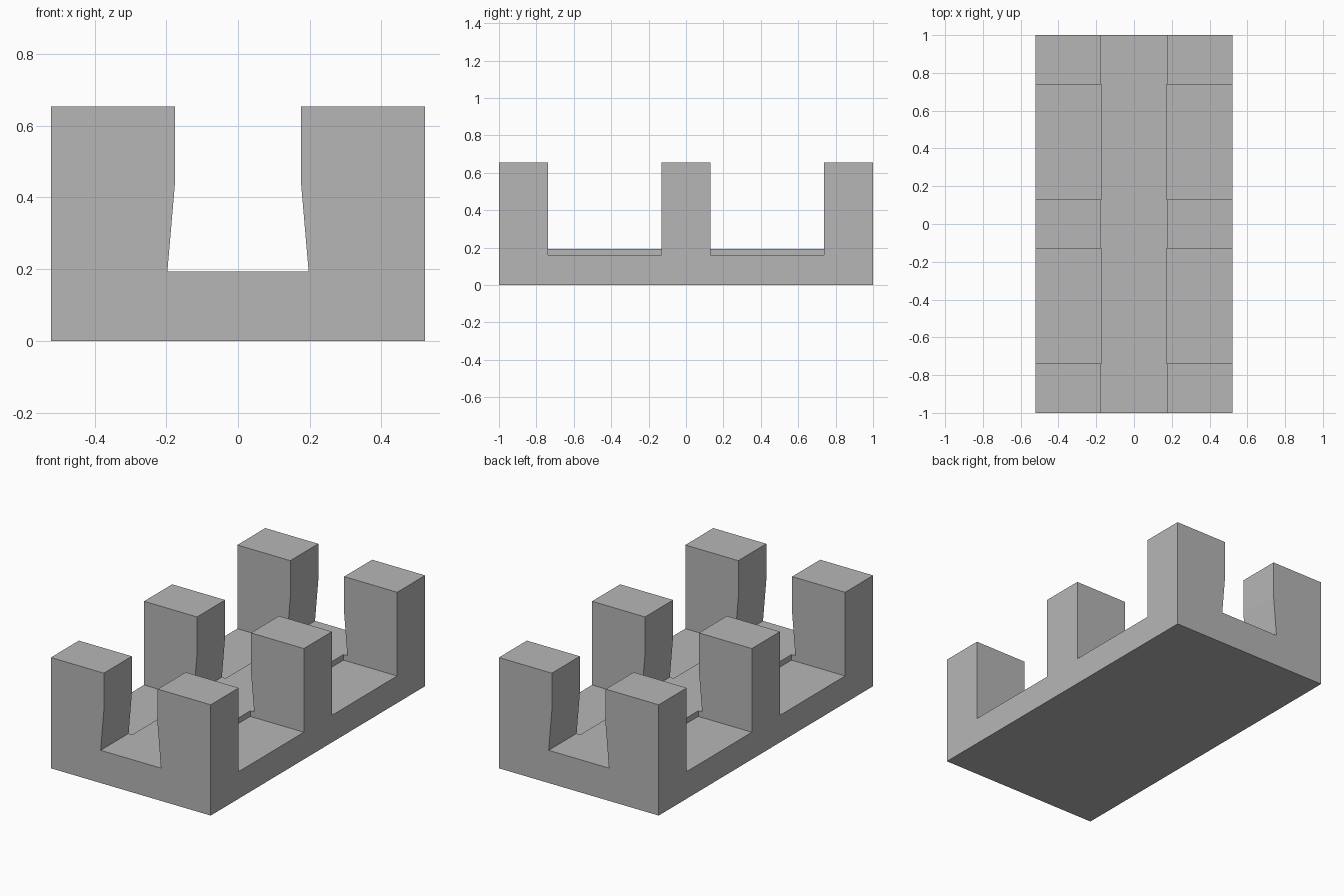
import bpy
import bmesh
from mathutils import Matrix, Vector

cube = bpy.data.objects.get("Cube")
if cube:
    bpy.data.objects.remove(cube, do_unlink=True)

HALF_WIDTH, HALF_LENGTH, HEIGHT = 0.522, 1.0, 0.654
CHANNEL_FLOOR, LEDGE = 0.193, 0.16
STRIP_HALF = 0.172
NOTCH_NEAR, NOTCH_FAR = 0.131, 0.739


def make_object(name, bm):
    bmesh.ops.recalc_face_normals(bm, faces=bm.faces)
    mesh = bpy.data.meshes.new(name)
    bm.to_mesh(mesh)
    bm.free()
    obj = bpy.data.objects.new(name, mesh)
    bpy.context.collection.objects.link(obj)
    return obj


def add_box(bm, low, high):
    low, high = Vector(low), Vector(high)
    matrix = Matrix.Translation((low + high) / 2) @ Matrix.Diagonal((*(high - low), 1))
    bmesh.ops.create_cube(bm, size=1, matrix=matrix)


grey = bpy.data.materials.new("plain grey")
grey.use_nodes = True
colour = (0.47, 0.47, 0.47, 1)
grey.diffuse_color = colour
grey.node_tree.nodes["Principled BSDF"].inputs["Base Color"].default_value = colour

# Cradle body: channel section with an undercut, extruded along its length
right_half = [(HALF_WIDTH, 0), (HALF_WIDTH, HEIGHT), (0.176, HEIGHT),
              (0.176, 0.437), (0.197, CHANNEL_FLOOR)]
section = right_half + [(-x, z) for x, z in reversed(right_half)]
bm = bmesh.new()
face = bm.faces.new([bm.verts.new((x, -HALF_LENGTH, z)) for x, z in section])
result = bmesh.ops.extrude_face_region(bm, geom=[face])
moved = [v for v in result["geom"] if isinstance(v, bmesh.types.BMVert)]
bmesh.ops.translate(bm, verts=moved, vec=(0, 2 * HALF_LENGTH, 0))
body = make_object("cradle_body", bm)
body.data.materials.append(grey)

# Side notches that leave three pairs of posts and a raised centre strip
bm = bmesh.new()
for side in (-1, 1):
    for end in (-1, 1):
        xs = sorted((side * STRIP_HALF, side * 0.7))
        ys = sorted((end * NOTCH_NEAR, end * NOTCH_FAR))
        add_box(bm, (xs[0], ys[0], LEDGE), (xs[1], ys[1], 0.9))
cutter = make_object("notch_cutter", bm)
cutter.data.materials.append(grey)
cutter.hide_render = True
cutter.hide_viewport = True
cutter.display_type = 'WIRE'

notches = body.modifiers.new("side notches", 'BOOLEAN')
notches.operation = 'DIFFERENCE'
notches.solver = 'EXACT'
notches.object = cutter
